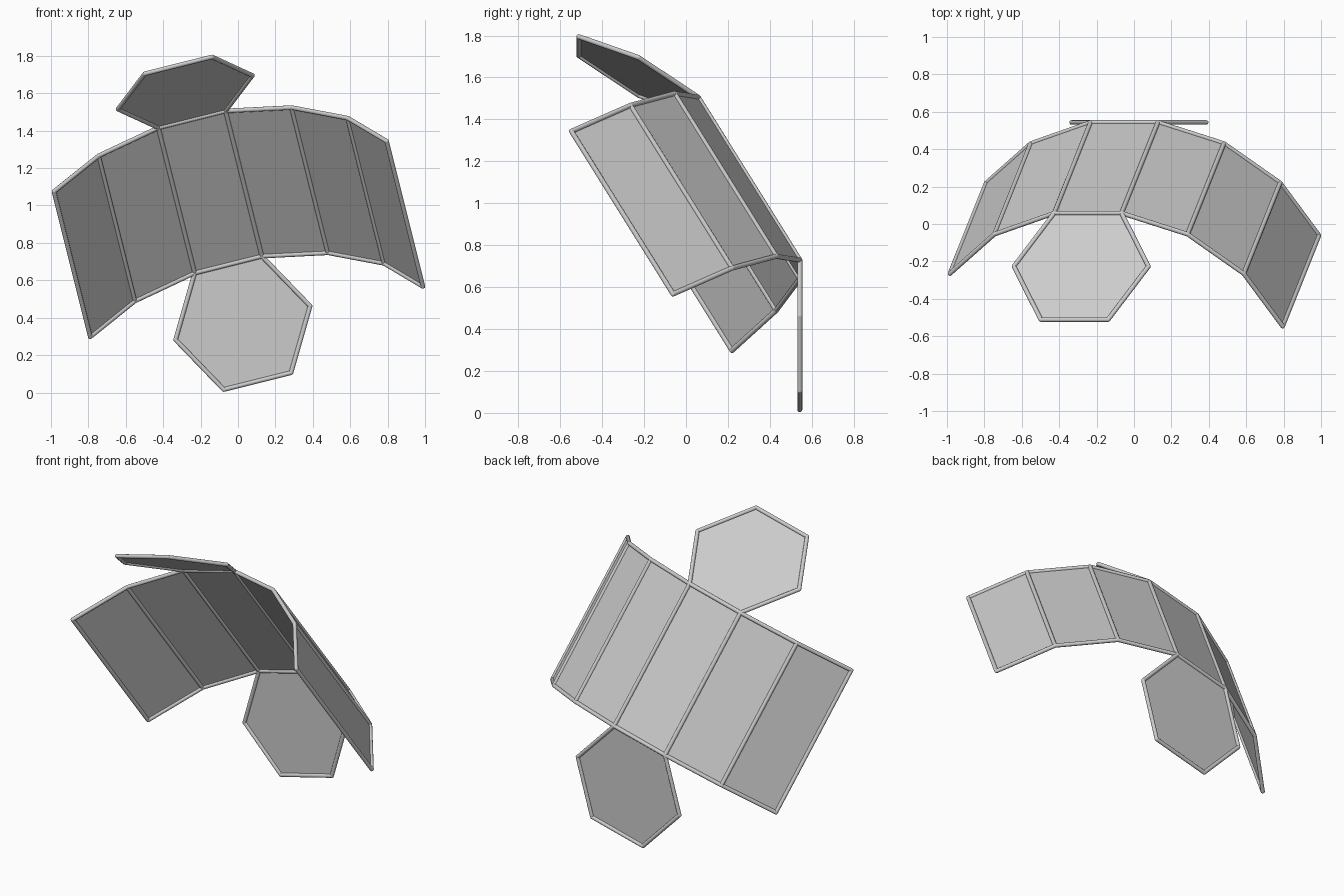
import bpy, bmesh, math
from mathutils import Vector, Matrix

cube = bpy.data.objects.get("Cube")
if cube:
    bpy.data.objects.remove(cube)

SIDE, LENGTH, RADIUS = 0.371, 0.936, 0.012
FOLD = math.radians(20.8)        # fold between neighbouring side panels
CAP_FOLD = FOLD * 1.5            # fold between a side panel and an end cap

# Frame of the base panel: across runs over its short side, down along its long side
across = Vector((0.97, 0, 0.2425)).normalized()
down = Vector((0.214, 0.518, -0.828))
down = (down - across * down.dot(across)).normalized()
base_mid = Vector((-0.052, 0.543, 0.684))


def finish(bm, name, smooth=False):
    mesh = bpy.data.meshes.new(name)
    bm.to_mesh(mesh)
    bm.free()
    obj = bpy.data.objects.new(name, mesh)
    bpy.context.collection.objects.link(obj)
    if smooth:
        for poly in mesh.polygons:
            poly.use_smooth = True
    return obj


def sheet(name, points):
    bm = bmesh.new()
    bm.faces.new([bm.verts.new(p) for p in points])
    finish(bm, name)


def rods(name, edges):
    """Round rods along the edges, with a ball at every joint."""
    bm = bmesh.new()
    joints = {}
    for a, b in edges:
        turn = (b - a).to_track_quat('Z', 'Y').to_matrix().to_4x4()
        bmesh.ops.create_cone(bm, segments=12, radius1=RADIUS, radius2=RADIUS,
                              depth=(b - a).length, cap_ends=False,
                              matrix=Matrix.Translation((a + b) / 2) @ turn)
        for p in (a, b):
            joints[tuple(round(c, 4) for c in p)] = p
    for p in joints.values():
        bmesh.ops.create_icosphere(bm, subdivisions=2, radius=RADIUS,
                                   matrix=Matrix.Translation(p))
    finish(bm, name, smooth=True)


# Lower border of the strip: walk outwards from the base panel, turning at each fold
lower = [base_mid - across * SIDE / 2, base_mid + across * SIDE / 2]
toward_front = 1 if (Matrix.Rotation(FOLD, 3, down) @ across).y < 0 else -1
for step in range(1, 4):
    turn = Matrix.Rotation(toward_front * FOLD * step, 3, down)
    lower.append(lower[-1] + turn @ across * SIDE)
for step in range(1, 3):
    turn = Matrix.Rotation(-toward_front * FOLD * step, 3, down)
    lower.insert(0, lower[0] - turn @ across * SIDE)
upper = [p - down * LENGTH for p in lower]

# Six side panels
for i in range(6):
    sheet(f"side_panel_{i + 1}", [lower[i], lower[i + 1], upper[i + 1], upper[i]])
rods("side_seams", list(zip(lower, upper)))
rods("lower_border", list(zip(lower, lower[1:])))
rods("upper_border", list(zip(upper, upper[1:])))

# Two hexagonal end caps hinged on the base panel
for name, row, outward in (("lower_cap", lower, down), ("upper_cap", upper, -down)):
    turns = [Matrix.Rotation(s * CAP_FOLD, 3, across) @ outward for s in (1, -1)]
    direction = min(turns, key=lambda d: d.y)
    centre = (row[2] + row[3]) / 2 + direction * SIDE * math.sqrt(3) / 2
    corners = []
    for k in range(6):
        angle = math.radians(60 * k)
        corners.append(centre + (across * math.cos(angle)
                                 + direction * math.sin(angle)) * SIDE)
    sheet(name, corners)
    ring = list(zip(corners, corners[1:] + corners[:1]))
    # The hinge edge already belongs to the strip border
    rods(name + "_rim", [e for k, e in enumerate(ring) if k != 4])
